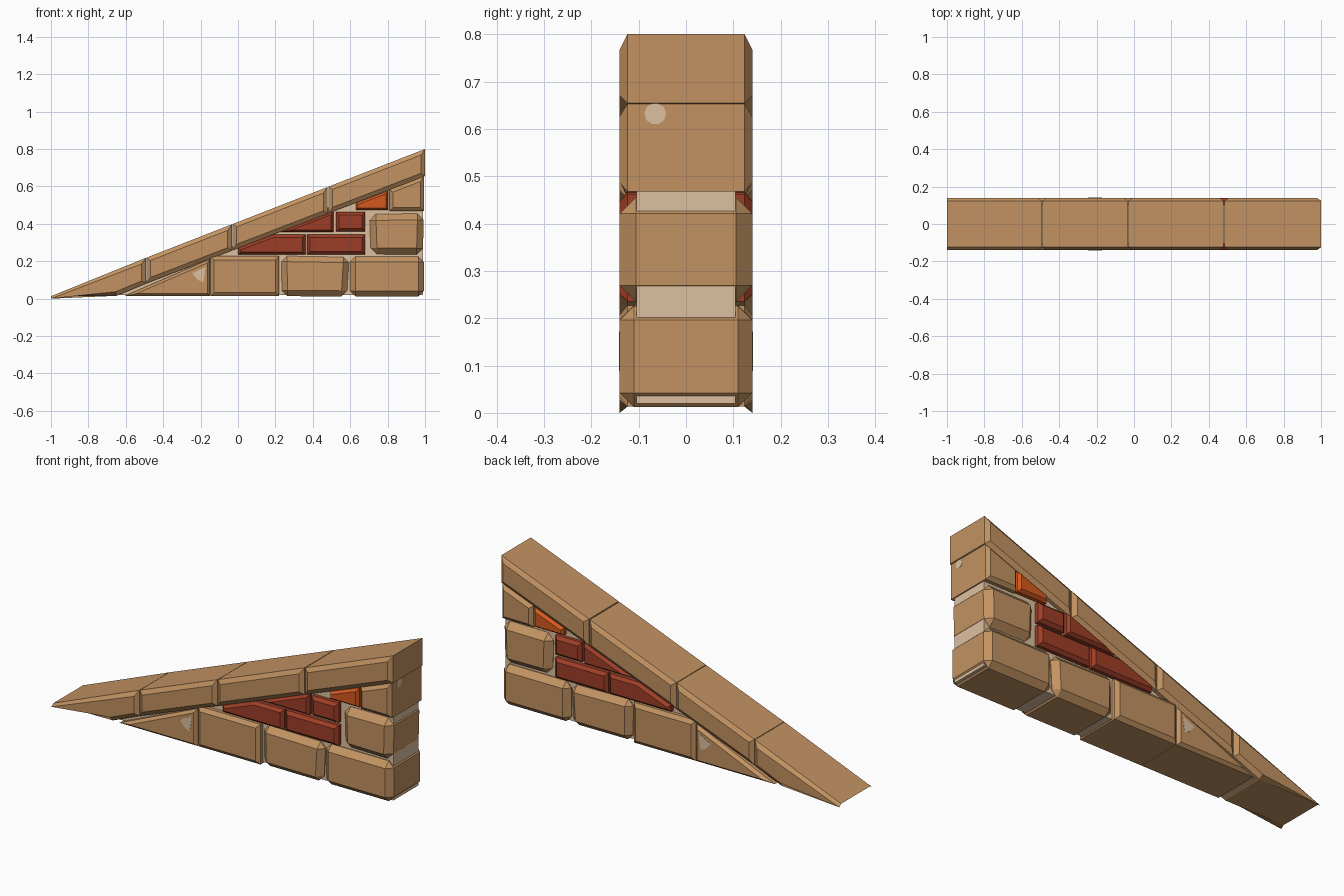
import bpy
import bmesh
from mathutils import Vector

if "Cube" in bpy.data.objects:
    bpy.data.objects.remove(bpy.data.objects["Cube"], do_unlink=True)


def material(name, rgb):
    m = bpy.data.materials.new(name)
    m.use_nodes = True
    m.diffuse_color = (*rgb, 1)
    m.node_tree.nodes["Principled BSDF"].inputs["Base Color"].default_value = (*rgb, 1)
    return m


STONE = material("tan stone", (0.54, 0.29, 0.122))
MORTAR = material("pale mortar", (0.72, 0.53, 0.345))
RED = material("red brick", (0.34, 0.048, 0.02))
ORANGE = material("orange brick", (0.66, 0.1, 0.013))


def inset(points, w):
    """Move every side of a convex counter-clockwise outline inwards by w."""
    pts = [Vector(p) for p in points]
    out = []
    for i, p in enumerate(pts):
        a = (p - pts[i - 1]).normalized()
        b = (pts[(i + 1) % len(pts)] - p).normalized()
        na, nb = Vector((-a.y, a.x)), Vector((-b.y, b.x))
        out.append(p + (na + nb) * (w / (1 + na.dot(nb))))
    return out


def finish(name, bm, mat):
    bmesh.ops.recalc_face_normals(bm, faces=bm.faces[:])
    mesh = bpy.data.meshes.new(name)
    bm.to_mesh(mesh)
    bm.free()
    mesh.materials.append(mat)
    ob = bpy.data.objects.new(name, mesh)
    bpy.context.scene.collection.objects.link(ob)
    return ob


def loft(name, rings, mat, round_off=0):
    """Join outlines given as (y, points) and close both ends."""
    bm = bmesh.new()
    loops = [[bm.verts.new((p[0], y, p[1])) for p in pts] for y, pts in rings]
    for lo, hi in zip(loops, loops[1:]):
        for i in range(len(lo)):
            bm.faces.new((lo[i - 1], lo[i], hi[i], hi[i - 1]))
    bm.faces.new(loops[0])
    bm.faces.new(loops[-1])
    if round_off:
        bmesh.ops.bevel(bm, geom=bm.edges[:], offset=round_off, segments=1,
                        affect='EDGES', clamp_overlap=True)
    return finish(name, bm, mat)


def slab(name, pts, mat, w=0.022, tip=None):
    """Stone through the wall, chamfered front and back; tip sets the first face corner."""
    depth, chamfer = 0.14, 0.016
    face = inset(pts, w)
    if tip:
        face[0] = tip
    loft(name, [(-depth, face), (chamfer - depth, pts),
                (depth - chamfer, pts), (depth, face)], mat)


def block(name, pts, round_off=0.03):
    """Rough stone chamfered on every edge."""
    loft(name, [(-0.14, pts), (0.14, pts)], STONE, round_off)


def box(x0, z0, x1, z1):
    return [(x0, z0), (x1, z0), (x1, z1), (x0, z1)]


def top(x):
    return 0.8 + 0.39 * (x - 1)


def under(x):
    return 0.655 + 0.385 * (x - 1)


# Mortar core
core = [(-0.68, 0.02), (0.988, 0.02), (0.988, 0.69)]
loft("mortar_core", [(-0.105, core), (0.105, core)], MORTAR)

# Sloping coping stones
slab("coping_foot", [(-1, 0.013), (-0.65, 0.015), (-0.493, under(-0.493)),
                     (-0.493, top(-0.493))], STONE, tip=(-1, 0))
for i, (a, b) in enumerate([(-0.49, -0.033), (-0.03, 0.479), (0.484, 1.0)]):
    slab("coping_%d" % (i + 1),
         [(a, under(a)), (b, under(b)), (b, top(b)), (a, top(a))], STONE)

# Bottom course
slab("base_wedge", [(-0.61, 0.013), (-0.15, 0.013), (-0.15, 0.212)], STONE, w=0.014)
slab("base_stone", box(-0.147, 0.013, 0.22, 0.227), STONE, w=0.02)
block("base_rough_stone", [(0.235, 0.013), (0.582, 0.012), (0.594, 0.222), (0.232, 0.228)])
block("base_corner_stone", box(0.598, 0.012, 0.994, 0.226))

# Upper corner stones
block("corner_stone", [(0.71, 0.238), (0.988, 0.235), (0.994, 0.455), (0.703, 0.452)], 0.034)
slab("corner_wedge", [(0.81, 0.468), (0.994, 0.468), (0.994, under(0.994)),
                      (0.81, under(0.81))], STONE, w=0.018)

# Brick infill
slab("lower_cut_brick", [(0.0, 0.235), (0.36, 0.235), (0.36, 0.342),
                         (0.19, 0.342), (0.0, 0.27)], RED, w=0.014)
slab("lower_brick", box(0.37, 0.235, 0.68, 0.343), RED, w=0.016)
slab("upper_cut_brick", [(0.22, 0.355), (0.51, 0.355), (0.51, 0.466)], RED, w=0.012)
slab("upper_brick", box(0.525, 0.358, 0.68, 0.462), RED, w=0.016)
slab("orange_cut_brick", [(0.63, 0.473), (0.803, 0.473), (0.803, 0.577),
                          (0.63, 0.512)], ORANGE, w=0.012)

# Worn pale chips on the wedge stone
chip = [(-0.245, 0.135), (-0.215, 0.1), (-0.185, 0.088), (-0.172, 0.172)]
for side, y in (("front", -0.14), ("back", 0.14)):
    loft("chip_" + side, [(y - 0.001, chip), (y + 0.001, chip)], MORTAR)

# Worn pale chip on the end of the corner wedge
bm = bmesh.new()
bmesh.ops.create_cone(bm, cap_ends=True, segments=10, radius1=0.023,
                      radius2=0.023, depth=0.004)
chip_end = finish("chip_end", bm, MORTAR)
chip_end.rotation_euler.y = 1.5708
chip_end.location = (0.993, -0.065, 0.632)
